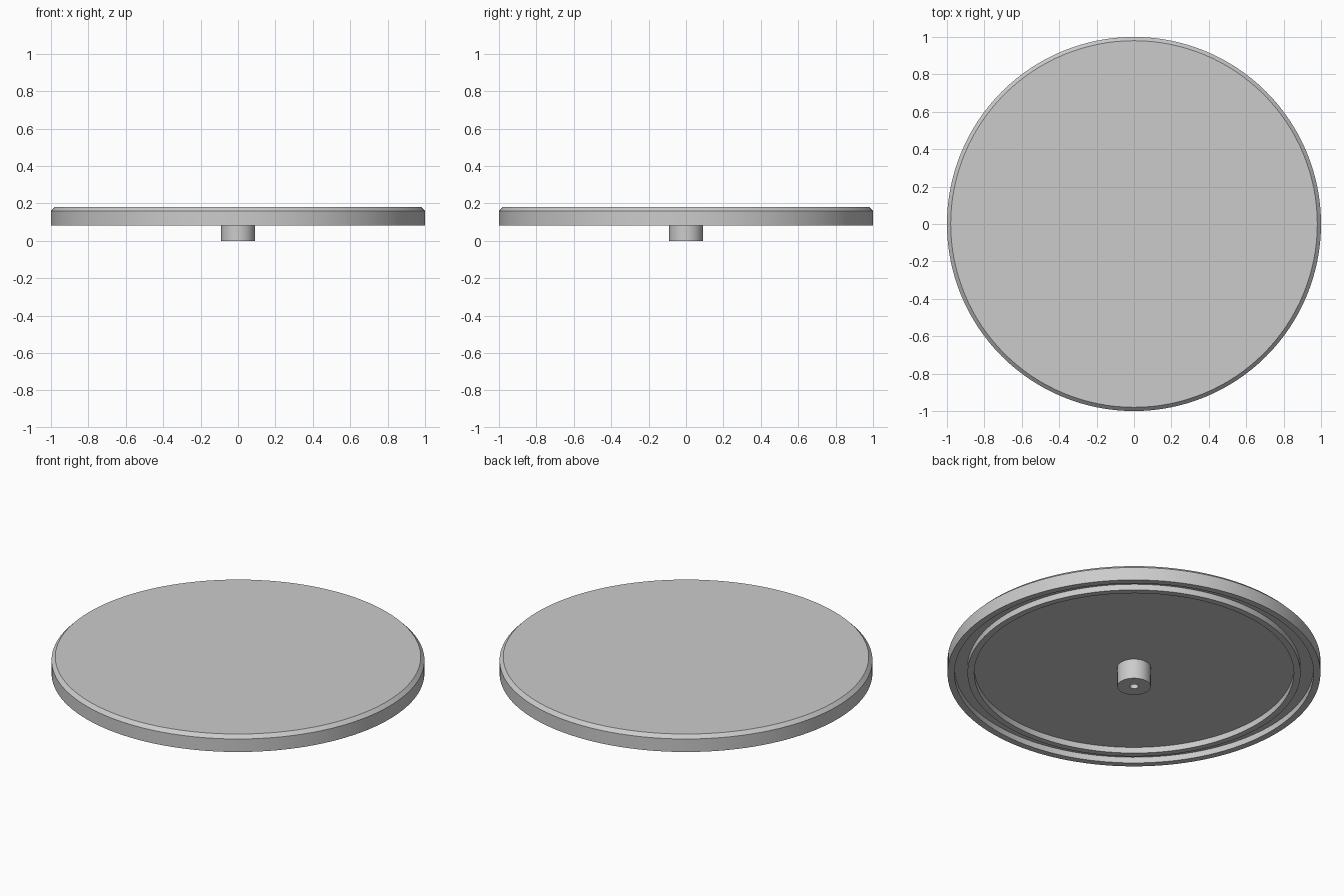
import bpy, bmesh, math

if "Cube" in bpy.data.objects:
    bpy.data.objects.remove(bpy.data.objects["Cube"])

SEGMENTS = 128

metal = bpy.data.materials.new("light grey")
metal.diffuse_color = (0.6, 0.6, 0.6, 1)
metal.use_nodes = True
metal.node_tree.nodes["Principled BSDF"].inputs["Base Color"].default_value = metal.diffuse_color


def lathe(name, profile, segments):
    """Spin an (r, z) profile, starting and ending on the axis, around z."""
    bm = bmesh.new()
    verts = [bm.verts.new((r, 0, z)) for r, z in profile]
    edges = [bm.edges.new(pair) for pair in zip(verts, verts[1:])]
    bmesh.ops.spin(bm, geom=verts + edges, cent=(0, 0, 0), axis=(0, 0, 1),
                   angle=2 * math.pi, steps=segments, use_merge=True)
    bmesh.ops.remove_doubles(bm, verts=bm.verts[:], dist=1e-5)
    bmesh.ops.recalc_face_normals(bm, faces=bm.faces[:])
    mesh = bpy.data.meshes.new(name)
    bm.to_mesh(mesh)
    bm.free()
    mesh.materials.append(metal)
    obj = bpy.data.objects.new(name, mesh)
    bpy.context.collection.objects.link(obj)
    bpy.ops.object.select_all(action='DESELECT')
    obj.select_set(True)
    bpy.context.view_layer.objects.active = obj
    bpy.ops.object.shade_smooth_by_angle(angle=math.radians(30))
    return obj


# Disc with chamfered top edge, outer lip, ring groove, rib and recessed underside
BASE, FLOOR, TOP = 0.083, 0.118, 0.18
lathe("platter", [
    (0, TOP), (0.98, TOP), (1.0, TOP - 0.02), (1.0, BASE),
    (0.963, BASE), (0.963, FLOOR), (0.893, FLOOR), (0.893, BASE),
    (0.857, BASE), (0.857, FLOOR), (0, FLOOR)], SEGMENTS)

# Central hub with a small blind hole in its lower end
lathe("hub", [
    (0, FLOOR + 0.01), (0.09, FLOOR + 0.01), (0.09, 0),
    (0.023, 0), (0.023, 0.06), (0, 0.06)], 64)
